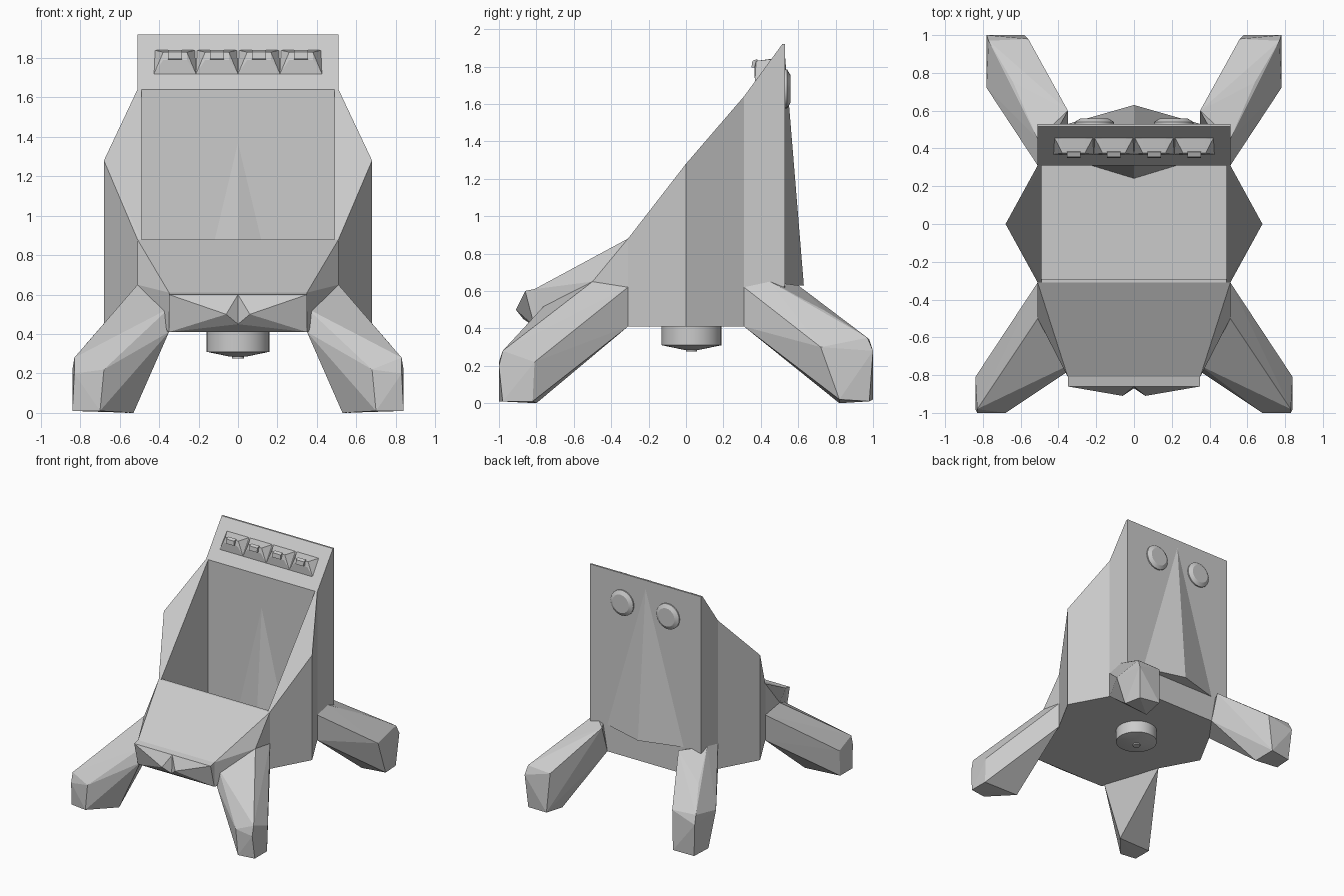
import bpy, bmesh
from math import radians
from mathutils import Matrix, Vector

cube = bpy.data.objects.get("Cube")
if cube:
    bpy.data.objects.remove(cube, do_unlink=True)

grey = bpy.data.materials.new("plain grey")
grey.use_nodes = True
grey.diffuse_color = (0.6, 0.6, 0.6, 1)
grey.node_tree.nodes["Principled BSDF"].inputs["Base Color"].default_value = grey.diffuse_color


def finish(name, bm):
    """Turn a bmesh into a grey object in the scene."""
    bmesh.ops.recalc_face_normals(bm, faces=bm.faces)
    mesh = bpy.data.meshes.new(name)
    bm.to_mesh(mesh)
    bm.free()
    mesh.materials.append(grey)
    part = bpy.data.objects.new(name, mesh)
    bpy.context.collection.objects.link(part)
    return part


def mirrored(points):
    return points + [(-x, y, z) for x, y, z in points if x]


def hull(name, points):
    """Convex faceted block around a few corner points."""
    bm = bmesh.new()
    for point in points:
        bm.verts.new(point)
    result = bmesh.ops.convex_hull(bm, input=bm.verts)
    unused = {v for v in result["geom_interior"] + result["geom_unused"]
              if isinstance(v, bmesh.types.BMVert)}
    bmesh.ops.delete(bm, geom=list(unused), context="VERTS")
    bmesh.ops.dissolve_limit(bm, angle_limit=radians(1), verts=bm.verts, edges=bm.edges)
    return finish(name, bm)


def hull_pair(name, points):
    """The same block on the left and on the right."""
    hull("left_" + name, points)
    hull("right_" + name, [(-x, y, z) for x, y, z in points])


def disc(name, rings, location, rotation, sides):
    """Turned part from (radius, height) rings, closed at both ends."""
    bm = bmesh.new()
    placing = Matrix.Translation(location) @ rotation
    loops = []
    for radius, height in rings:
        ring = bmesh.ops.create_circle(bm, segments=sides, radius=radius)["verts"]
        bmesh.ops.translate(bm, verts=ring, vec=(0, 0, height))
        loops.append(ring)
    for low, high in zip(loops, loops[1:]):
        for i in range(sides):
            j = (i + 1) % sides
            bm.faces.new((low[i], low[j], high[j], high[i]))
    bm.faces.new(loops[0])
    bm.faces.new(loops[-1])
    bmesh.ops.transform(bm, matrix=placing, verts=bm.verts)
    part = finish(name, bm)
    bpy.ops.object.select_all(action="DESELECT")
    part.select_set(True)
    bpy.context.view_layer.objects.active = part
    bpy.ops.object.shade_smooth_by_angle(angle=radians(30))


# Shared body measurements
side, bulge = 0.51, 0.68
front, rear, back = -0.31, 0.31, 0.53
base, lip, rim, shoulder, top = 0.41, 0.63, 0.88, 1.64, 1.92
inner, nose = 0.35, -0.81


def on_slope(z):
    """Depth of the sloping rim plane at a height."""
    return front + (z - rim) * (back - front) / (top - rim)


# Open box: floor, pointed side walls and thick backrest
hull("floor", mirrored([(x, y, z) for z in (base, base + 0.02)
                        for x, y in ((side, front), (bulge, 0), (side, rear))]))

hull_pair("side_wall", [(x, y, z) for x in (side, side - 0.02)
                        for y, z in ((front, base), (front, rim), (rear, base), (rear, shoulder))]
          + [(bulge, 0, base), (bulge, 0, 1.28)])

hull("backrest", mirrored([(side, rear, base), (side, rear, shoulder),
                           (inner, back, base), (side, back, lip),
                           (side, back, top), (side, back - 0.015, top)]))

# Ridges on the inside and outside of the backrest
hull("inner_ridge", mirrored([(0, rear, 1.37), (0.23, rear, base), (0, 0.24, base),
                              (0, rear + 0.02, base)]))
hull("back_spine", mirrored([(0, back, 1.85), (inner, back, lip),
                             (0, back + 0.1, lip), (0, back - 0.03, lip)]))

# Sloping front shelf, flat underneath, with a pointed apron
hull("front_shelf", mirrored([(side, front, rim), (side, front + 0.02, rim),
                              (side, front + 0.02, base), (side, -0.5, 0.65),
                              (0.43, -0.5, 0.78), (inner, nose, 0.61),
                              (inner, nose, base)]))
hull_pair("apron", [(0, nose, 0.61), (inner, nose, 0.61), (inner, -0.86, 0.6),
                    (0, -0.86, 0.6), (0.06, -0.91, 0.5), (0, -0.87, 0.45),
                    (0, nose, base), (inner, nose, base)])

# Splayed legs
hull_pair("front_leg", [(side, front, base), (side, front, 0.62), (side, -0.5, 0.65),
                        (0.4, -0.53, 0.64), (inner, -0.78, base), (inner, -0.75, 0.53),
                        (0.84, -0.81, 0.22), (0.84, -0.82, 0.01), (0.84, -0.98, 0.01),
                        (0.83, -0.98, 0.28), (0.68, -1, 0.22), (0.7, -1, 0.01),
                        (0.83, -1, 0.2), (0.53, -0.8, 0)])
hull_pair("rear_leg", [(side, rear, base), (side, rear, 0.62), (side, 0.45, 0.65),
                       (inner, 0.6, lip), (inner, back, base),
                       (0.64, 0.75, 0.49), (0.78, 0.72, 0.3), (0.78, 0.82, 0.02),
                       (0.77, 0.97, 0.35), (0.56, 0.98, 0.34), (0.78, 1, 0.28),
                       (0.76, 0.98, 0.01), (0.58, 1, 0.02), (0.56, 0.82, 0)])

# Row of four raised knobs on the headrest
for i in range(4):
    x = (i - 1.5) * 0.213
    block = [(x + s * 0.106, on_slope(z) + d, z)
             for s in (-1, 1) for z in (1.72, 1.84) for d in (0, 0.02)]
    crown = [(x + s * 0.06, y, z) for s in (-1, 1)
             for y, z in ((0.365, 1.79), (0.375, 1.83), (0.45, 1.84))]
    hull(f"knob_{i + 1}", block + crown)
    hull(f"knob_cap_{i + 1}", [(x + s * 0.036, y, z) for s in (-1, 1)
                               for y, z in ((0.35, 1.795), (0.355, 1.83), (0.38, 1.84), (0.4, 1.79))])

# Round pads on the back
facing_back = Matrix.Rotation(radians(-90), 4, "X")
for label, x in (("left", 0.21), ("right", -0.21)):
    disc(label + "_back_pad", [(0.105, -0.01), (0.105, 0.01), (0.075, 0.028)],
         Vector((x, back, 1.68)), facing_back, 24)

# Round hub under the floor with a small pin
facing_down = Matrix.Rotation(radians(180), 4, "X")
hub_spot = Vector((0, 0.03, base))
disc("hub", [(0.16, -0.01), (0.16, 0.1), (0.04, 0.125)], hub_spot, facing_down, 32)
disc("hub_pin", [(0.03, 0.1), (0.03, 0.135)], hub_spot, facing_down, 16)
